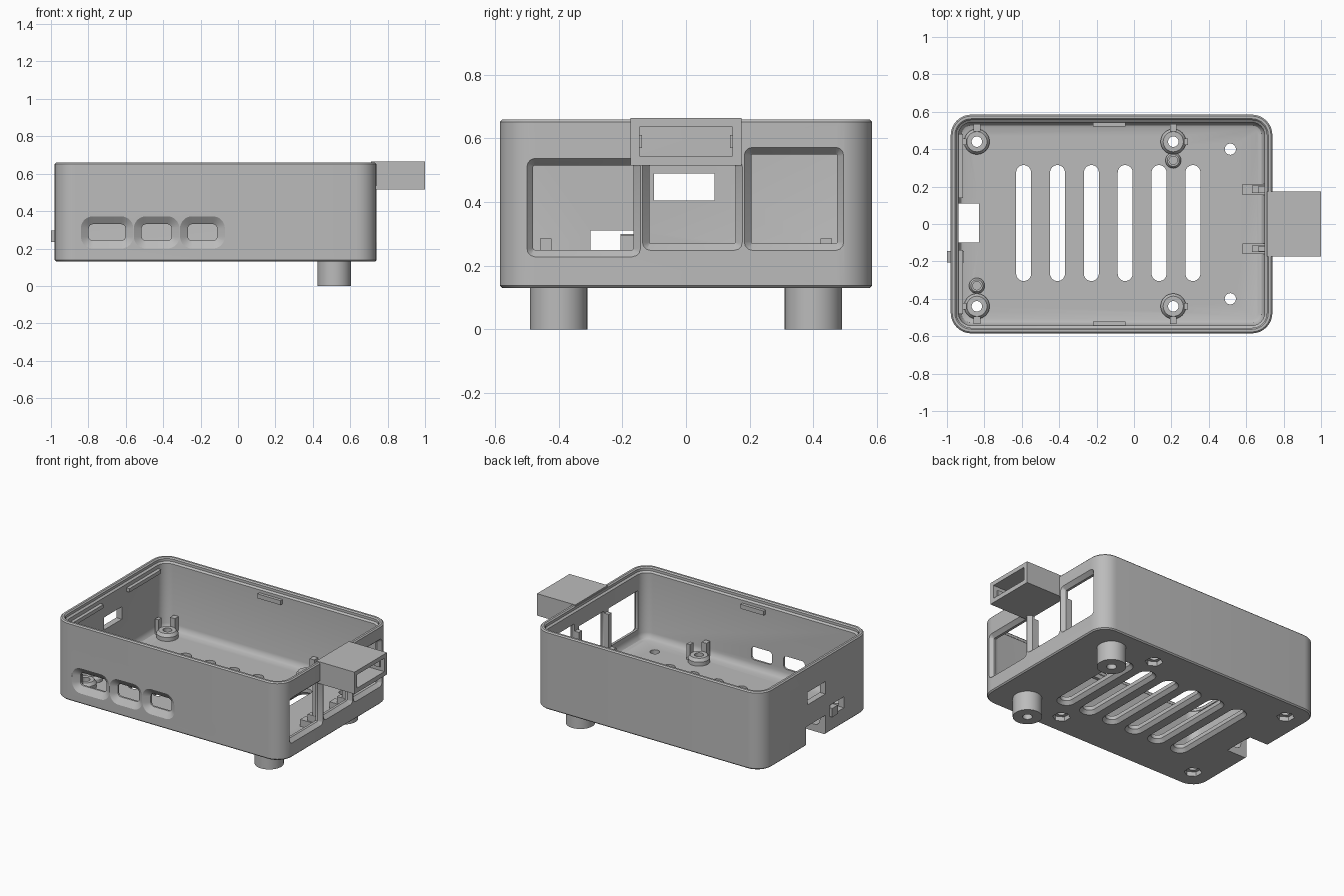
import bpy, bmesh, math
from mathutils import Vector

cube = bpy.data.objects.get("Cube")
if cube:
    bpy.data.objects.remove(cube, do_unlink=True)

grey = bpy.data.materials.new("matte_grey")
grey.use_nodes = True
grey.diffuse_color = (0.5, 0.5, 0.5, 1)
bsdf = next(n for n in grey.node_tree.nodes if n.type == 'BSDF_PRINCIPLED')
bsdf.inputs["Base Color"].default_value = (0.5, 0.5, 0.5, 1)

AXES = {'z': lambda u, v, w: (u, v, w),
        'y': lambda u, v, w: (u, w, v),
        'x': lambda u, v, w: (w, u, v)}
parts = []


def loft(name, u0, u1, v0, v1, r, profile, axis='z', closed=False, steps=8):
    """Stack rounded rectangles; profile lists (inset, height along the axis)."""
    bm = bmesh.new()
    rings = []
    for inset, w in profile:
        rad = max(r - inset, 0.004)
        ring = []
        for i, (su, sv) in enumerate([(1, 1), (-1, 1), (-1, -1), (1, -1)]):
            cu = (u1 - inset - rad) if su > 0 else (u0 + inset + rad)
            cv = (v1 - inset - rad) if sv > 0 else (v0 + inset + rad)
            for k in range(steps + 1):
                a = math.pi / 2 * (i + k / steps)
                point = AXES[axis](cu + rad * math.cos(a), cv + rad * math.sin(a), w)
                ring.append(bm.verts.new(point))
        rings.append(ring)
    pairs = list(zip(rings, rings[1:]))
    if closed:
        pairs.append((rings[-1], rings[0]))
    else:
        bm.faces.new(rings[0])
        bm.faces.new(rings[-1])
    for lo, hi in pairs:
        for k in range(len(lo)):
            j = (k + 1) % len(lo)
            bm.faces.new((lo[k], lo[j], hi[j], hi[k]))
    bmesh.ops.remove_doubles(bm, verts=bm.verts, dist=1e-5)
    return finish(name, bm)


def finish(name, bm):
    bmesh.ops.recalc_face_normals(bm, faces=bm.faces)
    mesh = bpy.data.meshes.new(name)
    bm.to_mesh(mesh)
    bm.free()
    mesh.materials.append(grey)
    ob = bpy.data.objects.new(name, mesh)
    bpy.context.scene.collection.objects.link(ob)
    parts.append(ob)
    return ob


def box(name, x, y, z):
    bm = bmesh.new()
    bmesh.ops.create_cube(bm, size=1)
    for v in bm.verts:
        v.co = Vector([s[0] + (c + 0.5) * (s[1] - s[0]) for c, s in zip(v.co, (x, y, z))])
    return finish(name, bm)


def round_part(name, x, y, r, profile, closed=False, steps=8):
    return loft(name, x - r, x + r, y - r, y + r, r, profile, closed=closed, steps=steps)


def cut(target, cutter):
    mod = target.modifiers.new("cut", 'BOOLEAN')
    mod.operation, mod.solver, mod.object = 'DIFFERENCE', 'EXACT', cutter
    bpy.context.view_layer.objects.active = target
    bpy.ops.object.modifier_apply(modifier=mod.name)
    parts.remove(cutter)
    bpy.data.objects.remove(cutter, do_unlink=True)


# open tray with stepped rim and filleted floor
FLOOR = 0.178
tray = loft("case_body", -0.98, 0.74, -0.585, 0.585, 0.11, [
    (0.008, 0.13), (0, 0.138), (0, 0.652), (0.008, 0.66), (0.022, 0.66), (0.03, 0.652),
    (0.03, 0.635), (0.042, 0.625), (0.042, 0.22), (0.047, 0.198), (0.058, 0.184),
    (0.075, FLOOR)])

# floor vents, flared underneath
for i in range(6):
    x = -0.59 + i * 0.181
    cut(tray, loft("vent_cutter", x - 0.06, x + 0.06, -0.325, 0.335, 0.06,
                   [(0, 0.12), (0, 0.13), (0.02, 0.152), (0.02, 0.25)]))

# front ports with wide chamfered mouths
for x0, x1 in [(-0.84, -0.56), (-0.557, -0.313), (-0.31, -0.07)]:
    cut(tray, loft("port_cutter", x0, x1, 0.2, 0.372, 0.065,
                   [(0, -0.6), (0, -0.585), (0.042, -0.556), (0.042, -0.5)], 'y'))

# right side connector windows
for y0, y1, z0, z1 in [(-0.48, -0.165, 0.25, 0.515), (-0.115, 0.155, 0.27, 0.515),
                       (0.205, 0.475, 0.27, 0.55)]:
    g = 0.022
    cut(tray, loft("window_cutter", y0 - g, y1 + g, z0 - g, z1 + g, 0.026,
                   [(0, 0.76), (0, 0.74), (g, 0.715), (g, 0.66)], 'x', steps=3))

# left side slot, card notch and indicator opening
for y, z, x1 in [((-0.1, 0.09), (0.405, 0.49), -0.9), ((-0.1, 0.11), (0.05, 0.26), -0.83),
                 ((-0.3, -0.15), (0.235, 0.31), -0.9)]:
    cut(tray, box("slot_cutter", (-1.1, x1), y, z))

# hollow feet
for side in (-1, 1):
    y = side * 0.4
    cut(tray, round_part("foot_hole_cutter", 0.515, y, 0.03, [(0, 0.1), (0, 0.3)]))
    round_part("foot", 0.515, y, 0.09,
               [(0, 0), (0, 0.135), (0.06, 0.135), (0.06, 0)], True, 12)

# board posts with nut pockets below and locating tabs
for x, sx in [(-0.84, -1), (0.21, 1)]:
    for sy in (-1, 1):
        y = sy * 0.44
        bm = bmesh.new()
        bmesh.ops.create_cone(bm, cap_ends=True, segments=6, radius1=0.055,
                              radius2=0.055, depth=0.06)
        bmesh.ops.translate(bm, verts=bm.verts, vec=(x, y, 0.13))
        cut(tray, finish("nut_cutter", bm))
        cut(tray, round_part("screw_cutter", x, y, 0.028, [(0, 0.1), (0, 0.3)]))
        round_part("board_post", x, y, 0.068, [
            (0, 0.17), (0, 0.205), (0.014, 0.225), (0.04, 0.225), (0.04, 0.17)], True)
        tx, ty = x + sx * 0.068, y + sy * 0.075
        box("post_tab", (tx - 0.012, tx + 0.012), (y - 0.018, y + 0.018), (0.17, 0.285))
        box("post_tab", (x - 0.018, x + 0.018), (ty - 0.02, ty + 0.02), (0.17, 0.285))

# small screw bosses
for x, y in [(-0.84, -0.33), (0.21, 0.34)]:
    round_part("small_boss", x, y, 0.042,
               [(0, 0.17), (0, 0.2), (0.01, 0.215), (0.02, 0.215), (0.02, 0.182)])

# stepped board clips behind the window pillars
for y0, y1 in [(-0.16, -0.105), (0.155, 0.215)]:
    box("clip_base", (0.58, 0.705), (y0, y1), (0.17, 0.225))
    box("clip_upright", (0.63, 0.705), (y0 + 0.01, y1 - 0.01), (0.17, 0.27))
    box("pillar_rib", (0.665, 0.705), (y0 + 0.012, y1 - 0.012), (0.17, 0.5))

# lid catches below the rim
for side in (-1, 1):
    y = sorted((side * 0.522, side * 0.55))
    box("lid_catch", (-0.22, -0.045), y, (0.575, 0.605))
for y in [(-0.48, -0.14), (0.14, 0.48)]:
    box("end_lid_ridge", (-0.945, -0.915), y, (0.575, 0.6))

# indicator guide on the left side
box("indicator_guide", (-1.0, -0.91), (-0.205, -0.145), (0.235, 0.295))
box("indicator_stop", (-0.95, -0.915), (-0.205, -0.16), (0.17, 0.3))

# hollow socket on the right side
socket = box("side_socket", (0.712, 1.0), (-0.175, 0.175), (0.515, 0.664))
cut(socket, box("socket_cutter", (0.735, 1.1), (-0.146, 0.146), (0.545, 0.636)))
for side in (-1, 1):
    y = sorted((side * 0.138, side * 0.15))
    box("socket_nub", (0.93, 0.97), y, (0.57, 0.61))

# smooth curved walls while keeping edges crisp
for ob in bpy.context.view_layer.objects:
    ob.select_set(ob in parts)
bpy.context.view_layer.objects.active = tray
bpy.ops.object.shade_smooth_by_angle(angle=math.radians(30))
